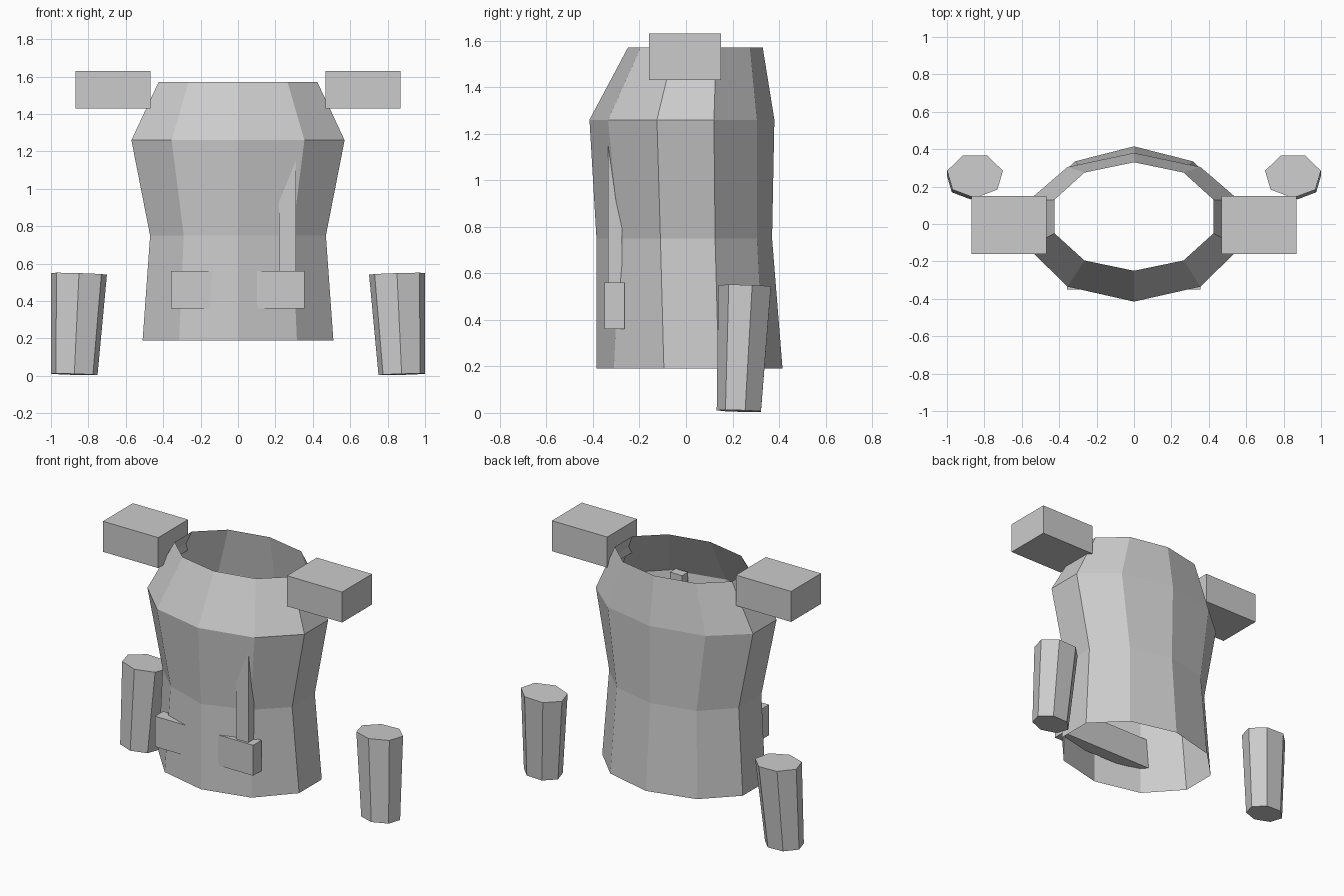
import bpy, bmesh, math

if "Cube" in bpy.data.objects:
    bpy.data.objects.remove(bpy.data.objects["Cube"])

grey = bpy.data.materials.new("plain grey")
grey.diffuse_color = (0.6, 0.6, 0.6, 1)
grey.use_nodes = True
grey.node_tree.nodes["Principled BSDF"].inputs["Base Color"].default_value = grey.diffuse_color


def make(name, rings, caps):
    """Skin a stack of equal-sized counter-clockwise rings, bottom to top."""
    bm = bmesh.new()
    loops = [[bm.verts.new(p) for p in ring] for ring in rings]
    n = len(loops[0])
    for low, high in zip(loops, loops[1:]):
        for i in range(n):
            j = (i + 1) % n
            bm.faces.new((low[i], low[j], high[j], high[i]))
    if caps:
        bm.faces.new(loops[0][::-1])
        bm.faces.new(loops[-1])
    mesh = bpy.data.meshes.new(name)
    bm.to_mesh(mesh)
    bm.free()
    mesh.materials.append(grey)
    obj = bpy.data.objects.new(name, mesh)
    bpy.context.collection.objects.link(obj)
    return obj


def box(name, x0, x1, y0, y1, z0, z1):
    corners = [(x0, y0), (x1, y0), (x1, y1), (x0, y1)]
    return make(name, [[(x, y, z) for x, y in corners] for z in (z0, z1)], True)


def torso_ring(z, half):
    """Ten-sided ring from its right half, listed front to back."""
    left = [(-x, y) for x, y in reversed(half[1:-1])]
    return [(x, y, z) for x, y in half + left]


# Open torso shell with a waist and sloped shoulders
make("torso", [
    torso_ring(0.19, [(0, -.385), (.315, -.31), (.51, -.095), (.51, .14), (.315, .335), (0, .415)]),
    torso_ring(0.75, [(0, -.385), (.29, -.285), (.47, -.11), (.47, .125), (.29, .305), (0, .37)]),
    torso_ring(1.26, [(0, -.415), (.355, -.335), (.57, -.125), (.57, .12), (.355, .305), (0, .38)]),
    torso_ring(1.57, [(0, -.25), (.265, -.195), (.425, -.05), (.425, .13), (.265, .275), (0, .33)]),
], False)

# Belt bar whose ends break through the front, and the upright strap above it
box("belt_bar", -.358, .355, -.35, -.265, .36, .56)
box("front_strap", .22, .31, -.335, -.275, .45, 1.28)

for side, label in ((-1, "left"), (1, "right")):
    # Shoulder block
    xs = sorted((side * .467, side * .868))
    box(label + "_shoulder", *xs, -.16, .15, 1.43, 1.63)

    # Seven-sided tapered forearm, both ends slightly tilted
    rings = []
    for cx, cy, rx, ry, z in ((.875, .232, .127, .1, .008), (.85, .258, .153, .119, .546)):
        ring = []
        for i in range(7):
            a = -math.pi / 2 + side * i * math.tau / 7
            dx, dy = rx * math.cos(a), ry * math.sin(a)
            dz = .03 * side * dx - .03 * dy
            ring.append((side * cx + dx, cy + dy, z + dz))
        rings.append(ring if side > 0 else ring[::-1])
    make(label + "_forearm", rings, True)
